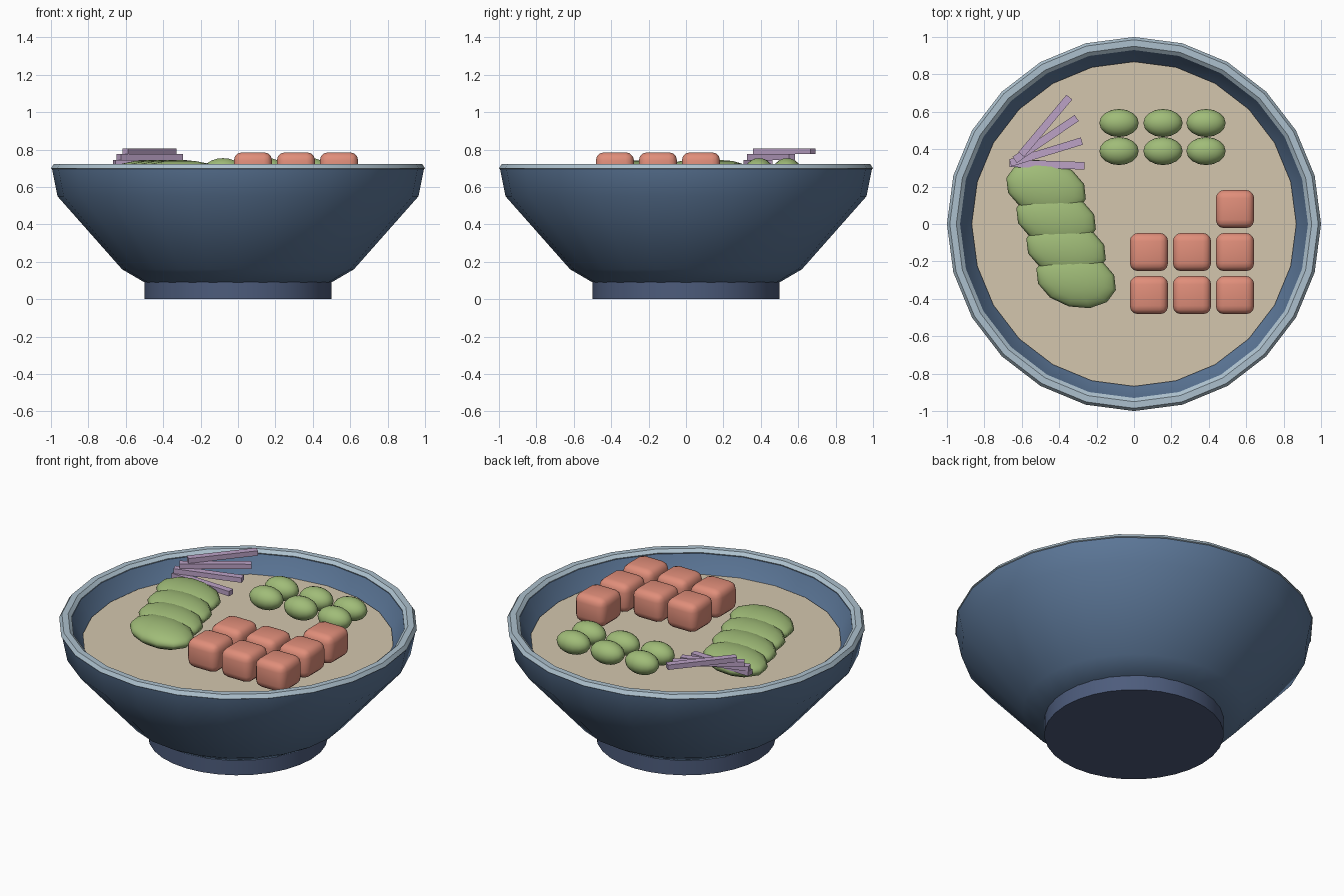
import bpy, bmesh, math

if "Cube" in bpy.data.objects:
    bpy.data.objects.remove(bpy.data.objects["Cube"])


def srgb(r, g, b):
    f = lambda c: c / 12.92 if c <= 0.04045 else ((c + 0.055) / 1.055) ** 2.4
    return tuple(f(c / 255) for c in (r, g, b)) + (1.0,)


def material(name, *rgb):
    m = bpy.data.materials.new(name)
    m.diffuse_color = srgb(*rgb)
    m.use_nodes = True
    m.node_tree.nodes["Principled BSDF"].inputs["Base Color"].default_value = m.diffuse_color
    return m


bowl_blue = material("glazed blue", 92, 119, 152)
foot_blue = material("dark blue", 77, 92, 124)
rim_blue = material("pale rim blue", 172, 192, 205)
rice_beige = material("rice beige", 212, 198, 174)
salmon_pink = material("salmon pink", 224, 142, 122)
fresh_green = material("fresh green", 160, 188, 120)
onion_purple = material("onion purple", 188, 162, 198)


def finish(name, bm, mat, smooth=True, angle=35):
    bmesh.ops.recalc_face_normals(bm, faces=bm.faces)
    me = bpy.data.meshes.new(name)
    bm.to_mesh(me)
    bm.free()
    me.materials.append(mat)
    ob = bpy.data.objects.new(name, me)
    bpy.context.collection.objects.link(ob)
    if smooth:
        bpy.ops.object.select_all(action='DESELECT')
        ob.select_set(True)
        bpy.context.view_layer.objects.active = ob
        bpy.ops.object.shade_smooth_by_angle(angle=math.radians(angle))
    return ob


def lathe(name, profile, mat, sides=24, loop=False):
    """Revolve an (r, z) profile around z."""
    bm = bmesh.new()
    rings = []
    for r, z in profile:
        if r == 0:
            rings.append([bm.verts.new((0, 0, z))] * sides)
        else:
            rings.append([bm.verts.new((r * math.cos(2 * math.pi * i / sides),
                                        r * math.sin(2 * math.pi * i / sides), z))
                          for i in range(sides)])
    pairs = list(zip(rings, rings[1:])) + ([(rings[-1], rings[0])] if loop else [])
    for a, b in pairs:
        for i in range(sides):
            j = (i + 1) % sides
            bm.faces.new(dict.fromkeys((a[i], a[j], b[j], b[i])))
    return finish(name, bm, mat)


def place(ob, loc, scale=(1, 1, 1), turn=0):
    ob.location, ob.scale = loc, scale
    ob.rotation_euler = (0, 0, math.radians(turn))


def ellipsoid(name, loc, radii, mat, segs, rings, turn=0):
    bm = bmesh.new()
    bmesh.ops.create_uvsphere(bm, u_segments=segs, v_segments=rings, radius=1)
    place(finish(name, bm, mat, angle=50), loc, radii, turn)


def block(name, loc, size, mat, turn=0, bevel=0):
    bm = bmesh.new()
    bmesh.ops.create_cube(bm, size=1)
    bmesh.ops.scale(bm, vec=size, verts=bm.verts)
    if bevel:
        bmesh.ops.bevel(bm, geom=bm.edges[:], offset=bevel, segments=3,
                        profile=0.5, affect='EDGES')
    place(finish(name, bm, mat, smooth=bevel > 0), loc, turn=turn)


# Bowl shell, rim, foot and rice bed
lathe("bowl", [(0, 0.09), (0.5, 0.09), (0.62, 0.16), (0.965, 0.55), (0.995, 0.70),
               (0.93, 0.70), (0.92, 0.68), (0.855, 0.56), (0.5, 0.2), (0, 0.2)], bowl_blue)
lathe("rim", [(0.992, 0.695), (1.0, 0.70), (0.985, 0.722), (0.95, 0.722),
              (0.93, 0.705), (0.935, 0.695)], rim_blue, loop=True)
lathe("foot", [(0, 0), (0.5, 0), (0.5, 0.1), (0, 0.1)], foot_blue, sides=32)
lathe("rice", [(0, 0.55), (0.845, 0.55), (0.868, 0.6), (0, 0.6)], rice_beige)

# Salmon cubes: two rows of three plus one behind
for x, y in [(x, y) for y in (-0.38, -0.15) for x in (0.08, 0.31, 0.54)] + [(0.54, 0.08)]:
    block("salmon_cube", (x, y, 0.698), (0.205, 0.205, 0.175), salmon_pink, bevel=0.045)

# Green beans in two rows
for y in (0.54, 0.39):
    for x in (-0.08, 0.155, 0.385):
        ellipsoid("bean", (x, y, 0.688), (0.105, 0.075, 0.066), fresh_green, 16, 10)

# Overlapping avocado slices
for i in range(4):
    ellipsoid("avocado_slice", (-0.47 + 0.0535 * i, 0.19 - 0.162 * i, 0.678),
              (0.22, 0.15, 0.066), fresh_green, 12, 8, -15)

# Fan of stacked onion sticks
for i, (x, y, turn) in enumerate([(-0.465, 0.318, -2), (-0.47, 0.385, 17),
                                  (-0.472, 0.455, 34), (-0.474, 0.525, 50)]):
    block("onion_stick", (x, y, 0.70 + 0.03 * i), (0.4, 0.04, 0.03), onion_purple, turn)
